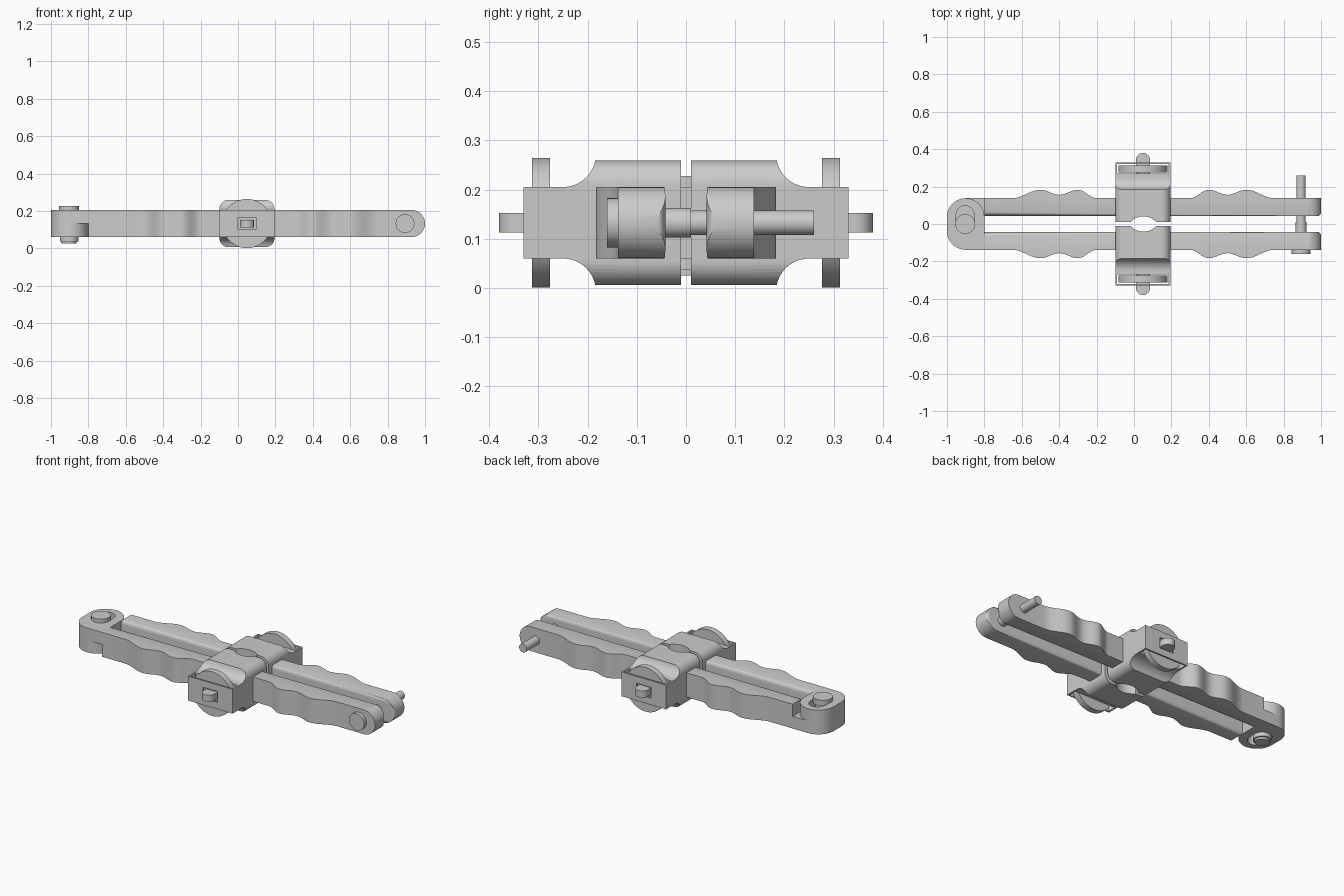
import bpy, bmesh
from math import pi, cos, sin

if "Cube" in bpy.data.objects:
    bpy.data.objects.remove(bpy.data.objects["Cube"])

ZC = 0.1325  # mid height; parts are modelled around local z = 0


def prism(name, pts, axis, a, b, round_inner=0):
    """Extrude a 2D outline along an axis from a to b."""
    place = {'x': lambda u, v, w: (w, u, v),
             'y': lambda u, v, w: (u, w, v),
             'z': lambda u, v, w: (u, v, w)}[axis]
    bm = bmesh.new()
    n = len(pts)
    lo = [bm.verts.new(place(u, v, a)) for u, v in pts]
    hi = [bm.verts.new(place(u, v, b)) for u, v in pts]
    bm.faces.new(lo)
    bm.faces.new(hi)
    for i in range(n):
        j = (i + 1) % n
        bm.faces.new((lo[i], lo[j], hi[j], hi[i]))
    bmesh.ops.recalc_face_normals(bm, faces=bm.faces[:])
    if round_inner:
        edges = [e for e in bm.edges
                 if all(abs(v.co.y - 0.042) < 1e-5 for v in e.verts)
                 and abs(e.verts[0].co.x - e.verts[1].co.x) > 1]
        bmesh.ops.bevel(bm, geom=edges, offset=round_inner, segments=5,
                        profile=0.5, affect='EDGES')
    me = bpy.data.meshes.new(name)
    bm.to_mesh(me)
    bm.free()
    ob = bpy.data.objects.new(name, me)
    bpy.context.collection.objects.link(ob)
    ob.location.z = ZC
    return ob


def arc(cx, cy, r, a0, a1, n=10):
    return [(cx + r * cos(a0 + (a1 - a0) * i / n),
             cy + r * sin(a0 + (a1 - a0) * i / n)) for i in range(n + 1)]


def circle(cx, cy, r, n=40):
    return arc(cx, cy, r, 0, 2 * pi, n)[:-1]


def rect(x0, y0, x1, y1):
    return [(x0, y0), (x1, y0), (x1, y1), (x0, y1)]


def rounded(x0, y0, x1, y1, r):
    return (arc(x1 - r, y1 - r, r, 0, pi / 2) + arc(x0 + r, y1 - r, r, pi / 2, pi)
            + arc(x0 + r, y0 + r, r, pi, 1.5 * pi) + arc(x1 - r, y0 + r, r, 1.5 * pi, 2 * pi))


def boolean(ob, cutter, op='DIFFERENCE'):
    m = ob.modifiers.new('cut', 'BOOLEAN')
    m.operation, m.object, m.solver = op, cutter, 'EXACT'
    cutter.hide_render = True
    bpy.context.view_layer.update()
    bpy.context.view_layer.objects.active = ob
    bpy.ops.object.modifier_apply(modifier=m.name)
    bpy.data.objects.remove(cutter)


# Arm with two finger bumps on each side of the block
keys = [(0.25, 0.138), (0.35, 0.183), (0.45, 0.156), (0.55, 0.183), (0.70, 0.138)]
bumps = []
for (d0, y0), (d1, y1) in zip(keys, keys[1:]):
    for i in range(8):
        t = i / 8
        bumps.append((d0 + (d1 - d0) * t, y0 + (y1 - y0) * (1 - cos(pi * t)) / 2))
bumps.append(keys[-1])
outline = ([(-0.8, 0.042), (0.98, 0.042)] + arc(0.98, 0.062, 0.02, -pi / 2, 0, 4)[1:]
           + [(1.0, 0.138)] + [(0.05 + d, y) for d, y in reversed(bumps)]
           + [(0.05 - d, y) for d, y in bumps] + [(-0.8, 0.138)])
arm = prism('arm', outline, 'z', -0.0725, 0.0725, round_inner=0.022)
boolean(arm, prism('end_shape', rect(-1.2, -0.2, 0.93, 0.2)[:1] + [(0.9, -0.2)]
                   + [(0.9275, -0.0725)] + arc(0.9275, 0, 0.0725, -pi / 2, pi / 2, 20)[1:]
                   + [(0.9, 0.2), (-1.2, 0.2)], 'y', -0.3, 0.3), 'INTERSECT')

# Half-height hinge lug at the left end
lug = prism('hinge_lug', [(-0.8, 0.138)] + arc(-0.9, 0.038, 0.1, pi / 2, pi)
            + arc(-0.9, -0.038, 0.1, pi, 2 * pi, 20), 'z', -0.0725, 0)
boolean(lug, prism('slot', arc(-0.903, 0, 0.053, 0, pi, 16)
                   + arc(-0.903, -0.05, 0.048, pi, 2 * pi, 16), 'z', -0.2, 0.2))

# Clamp block with a wheel pocket, tab hole and half of the central bore
fillet = arc(0.25, 0.1395, 0.067, pi, 1.5 * pi, 10)
top_edge = [(0.01, 0.1265), (0.18, 0.1265)] + fillet + [(0.33, 0.0725)]
block = prism('clamp_block', top_edge + [(y, -z) for y, z in reversed(top_edge)],
              'x', -0.1, 0.195)
boolean(block, prism('corner_shape', rounded(-0.1, -0.1266, 0.195, 0.1266, 0.05), 'y', -0.1, 0.5),
        'INTERSECT')
boolean(block, prism('pocket', rect(-0.09, 0.27, 0.185, 0.322), 'z', -0.2, 0.2))
boolean(block, prism('tab_hole', rect(0.0, -0.032, 0.095, 0.032), 'y', 0.2, 0.4))
boolean(block, prism('bore', circle(0.05, -0.052, 0.093, 64), 'z', -0.2, 0.2))

# Thumb wheel and the flat round-tipped tab through it
wheel = prism('thumb_wheel', circle(0.048, 0, 0.1315, 64), 'y', 0.276, 0.313)
tab = prism('screw_tab', [(0.01, 0.19), (0.086, 0.19)]
            + arc(0.048, 0.342, 0.038, 0, pi, 16), 'z', -0.02, 0.02)

# Opposite half: same parts turned about the long axis
halves = [arm, lug, block, wheel, tab]
for ob in halves:
    twin = ob.copy()
    twin.data = ob.data.copy()
    twin.name = 'front_' + ob.name
    twin.rotation_euler.x = pi
    bpy.context.collection.objects.link(twin)
    ob.name = 'back_' + ob.name

# Hinge pin with its heads
prism('hinge_pin', circle(-0.903, 0, 0.04), 'z', -0.107, 0.08)
prism('hinge_pin_head', circle(-0.903, 0, 0.053), 'z', 0.06, 0.095)
prism('hinge_pin_foot', circle(-0.903, 0, 0.05), 'z', -0.095, -0.06)

# Closing bolt across the free ends
prism('bolt_head', circle(0.893, 0, 0.05), 'y', -0.16, -0.13)
prism('bolt_collar', circle(0.893, 0, 0.03), 'y', -0.14, 0.01)
prism('bolt_shaft', circle(0.893, 0, 0.025), 'y', 0.0, 0.26)

bpy.ops.object.select_all(action='SELECT')
bpy.context.view_layer.objects.active = arm
bpy.ops.object.shade_smooth_by_angle(angle=pi / 6)
